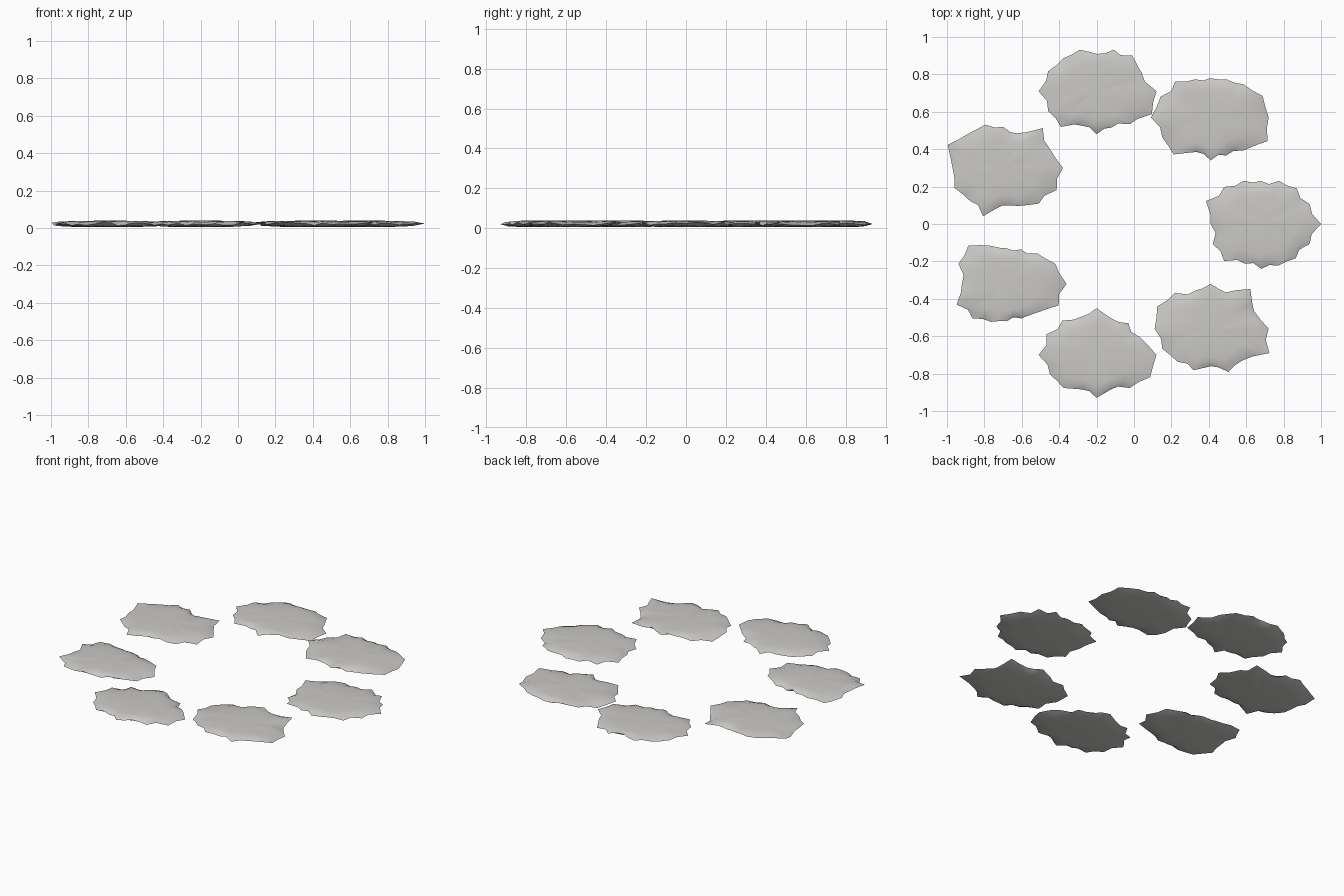
import bpy
import bmesh
import math
import random
from mathutils import Vector

cube = bpy.data.objects.get("Cube")
if cube:
    bpy.data.objects.remove(cube, do_unlink=True)

random.seed(7)

# One pale stone colour for everything
stone_grey = bpy.data.materials.new("stone_grey")
stone_grey.use_nodes = True
colour = (0.6, 0.59, 0.57, 1)
stone_grey.diffuse_color = colour
stone_grey.node_tree.nodes["Principled BSDF"].inputs["Base Color"].default_value = colour

MID = 0.022
# Share of the outline radius and height above the middle, from underside to top
PROFILE = [(0.35, -0.015), (0.65, -0.014), (0.85, -0.010), (1, 0),
           (0.87, 0.010), (0.68, 0.014), (0.36, 0.016)]


def ragged_outline(reaches):
    """Turn hundredths into radii, adding a slightly notched point between each pair."""
    radii = []
    for i, reach in enumerate(reaches):
        following = reaches[(i + 1) % len(reaches)]
        radii.append(reach / 100)
        radii.append((reach + following) / 200 * random.uniform(0.9, 0.98))
    return radii


def make_stone(name, centre, reaches):
    """Thin slab with a chipped, jagged rim and softly uneven faces."""
    outline = ragged_outline(reaches)
    count = len(outline)
    mean = sum(outline) / count
    rim_lift = [random.uniform(-0.009, 0.009) for _ in outline]
    bm = bmesh.new()
    loops = []
    for share, height in PROFILE:
        loop = []
        for i, radius in enumerate(outline):
            # Jagged near the rim, rounder towards the middle
            r = share * (mean + (radius - mean) * share ** 2)
            angle = math.tau * i / count
            if share < 1:
                angle += random.uniform(-0.04, 0.04)
                r *= random.uniform(0.97, 1.03)
            z = MID + height + rim_lift[i] * share ** 6
            z += random.uniform(-0.0015, 0.0015)
            stretch = 1 + 0.08 * (1 - share)
            loop.append(bm.verts.new((centre[0] + r * stretch * math.cos(angle),
                                      centre[1] + r / stretch * math.sin(angle),
                                      z)))
        loops.append(loop)

    # Skin between neighbouring loops
    for low, high in zip(loops, loops[1:]):
        for i in range(count):
            j = (i + 1) % count
            bm.faces.new((low[i], low[j], high[j], high[i]))

    # Close the underside and the top with fans
    for loop, z in ((loops[0], MID - 0.016), (loops[-1], MID + 0.017)):
        hub = bm.verts.new(Vector((centre[0], centre[1], z)))
        for i in range(count):
            bm.faces.new((loop[i], loop[(i + 1) % count], hub))
    bmesh.ops.recalc_face_normals(bm, faces=bm.faces)

    mesh = bpy.data.meshes.new(name)
    bm.to_mesh(mesh)
    bm.free()
    mesh.materials.append(stone_grey)
    stone = bpy.data.objects.new(name, mesh)
    bpy.context.collection.objects.link(stone)
    bpy.ops.object.select_all(action="DESELECT")
    stone.select_set(True)
    bpy.context.view_layer.objects.active = stone
    bpy.ops.object.shade_smooth_by_angle(angle=math.radians(40))


# Ring of seven stones; reaches go counter-clockwise from +x in even steps
make_stone("stone_left", (0.68, 0),
           [32, 28, 27, 25, 23, 25, 28, 32, 27, 28, 28, 23, 24, 24, 26, 28])
make_stone("stone_back_left", (0.41, 0.57),
           [31, 30, 25, 22, 21, 22, 27, 29, 32, 28, 28, 20, 23, 22, 25, 33])
make_stone("stone_back", (-0.2, 0.71),
           [32, 26, 27, 24, 20, 24, 25, 28, 31, 28, 27, 20, 23, 21, 25, 32])
make_stone("stone_back_right", (-0.7, 0.3),
           [32, 27, 30, 20, 22, 25, 26, 32, 27, 28, 25, 28, 20, 22, 27, 31])
make_stone("stone_front_right", (-0.68, -0.32),
           [32, 28, 23, 20, 19, 22, 29, 28, 24, 29, 26, 22, 20, 20, 22, 30])
make_stone("stone_front", (-0.2, -0.7),
           [32, 25, 24, 21, 25, 22, 26, 29, 31, 27, 25, 20, 23, 20, 25, 31])
make_stone("stone_front_left", (0.41, -0.56),
           [31, 25, 30, 21, 24, 22, 27, 31, 30, 28, 25, 24, 20, 25, 24, 34])
